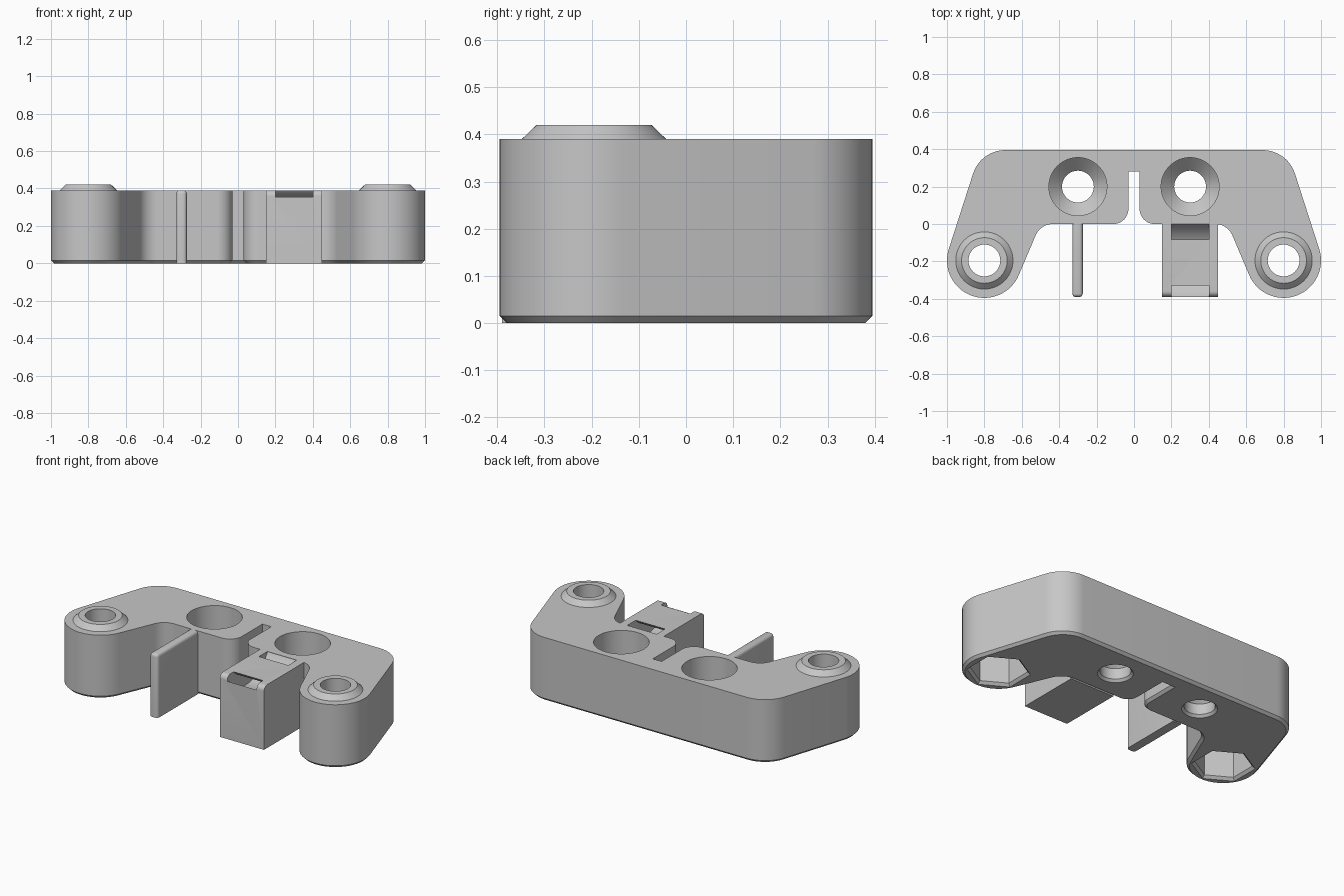
import bpy, bmesh
from math import sin, cos, pi, radians
from mathutils import Vector

cube = bpy.data.objects.get("Cube")
if cube:
    bpy.data.objects.remove(cube)

grey = bpy.data.materials.new("plain grey")
grey.use_nodes = True
colour = (0.57, 0.57, 0.57, 1)
grey.diffuse_color = colour
grey.node_tree.nodes["Principled BSDF"].inputs["Base Color"].default_value = colour

TOP = 0.39
EAR = Vector((0.8, -0.195))


def finish(name, bm):
    bmesh.ops.recalc_face_normals(bm, faces=bm.faces)
    mesh = bpy.data.meshes.new(name)
    bm.to_mesh(mesh)
    bm.free()
    mesh.materials.append(grey)
    ob = bpy.data.objects.new(name, mesh)
    bpy.context.collection.objects.link(ob)
    return ob


def select(ob):
    bpy.ops.object.select_all(action='DESELECT')
    ob.select_set(True)
    bpy.context.view_layer.objects.active = ob


def smooth(ob):
    select(ob)
    bpy.ops.object.shade_smooth_by_angle(angle=radians(30))


def cut(ob, cutter):
    cutter.hide_render = True
    mod = ob.modifiers.new("cut", 'BOOLEAN')
    mod.operation = 'DIFFERENCE'
    mod.solver = 'EXACT'
    mod.object = cutter
    select(ob)
    bpy.ops.object.modifier_apply(modifier=mod.name)
    bpy.data.objects.remove(cutter)


def prism(points, push):
    bm = bmesh.new()
    low = [bm.verts.new(p) for p in points]
    high = [bm.verts.new(Vector(p) + Vector(push)) for p in points]
    bm.faces.new(low)
    bm.faces.new(high[::-1])
    for i in range(len(low)):
        bm.faces.new((low[i - 1], low[i], high[i], high[i - 1]))
    bmesh.ops.recalc_face_normals(bm, faces=bm.faces)
    return bm


def lathe(name, profile, x, y, sides=64, phase=0, caps=True):
    bm = bmesh.new()
    rings = []
    for r, z in profile:
        turn = [phase + 2 * pi * i / sides for i in range(sides)]
        rings.append([bm.verts.new((x + r * cos(a), y + r * sin(a), z)) for a in turn])
    for low, high in zip(rings, rings[1:]):
        for i in range(sides):
            j = (i + 1) % sides
            bm.faces.new((low[i], low[j], high[j], high[i]))
    if caps:
        bm.faces.new(rings[0])
        bm.faces.new(rings[-1])
    return finish(name, bm)


def arc(centre, r, start, end, steps):
    angles = [radians(start + (end - start) * i / steps) for i in range(steps + 1)]
    return [Vector((centre[0] + r * cos(a), centre[1] + r * sin(a))) for a in angles]


def fillet(before, corner, after, r, steps=10):
    # rounded corner between two straight edges
    corner = Vector(corner)
    a = (Vector(before) - corner).normalized()
    b = (Vector(after) - corner).normalized()
    half = a.angle(b) / 2
    reach = r * cos(half) / sin(half)
    centre = corner + (a + b).normalized() * r / sin(half)
    start = corner + a * reach - centre
    end = corner + b * reach - centre
    chord = [start.lerp(end, i / steps) for i in range(steps + 1)]
    return [centre + p.normalized() * r for p in chord]


# Body outline: right half, then mirrored
slot, crotch, shoulder = (0.03, 0.28), (0.03, 0), (0.82, 0.395)
armpit = (0.5, 0)
ear_arc = arc(EAR, 0.2, 203, 378, 32)
half_outline = [Vector(slot)]
half_outline += fillet(slot, crotch, armpit, 0.08)
half_outline += fillet(crotch, armpit, ear_arc[0], 0.1)
half_outline += ear_arc
half_outline += fillet(ear_arc[-1], shoulder, (0, 0.395), 0.18)
outline = half_outline + [Vector((-p.x, p.y)) for p in reversed(half_outline)]

bm = prism([(p.x, p.y, 0) for p in outline], (0, 0, TOP))
bottom = [e for e in bm.edges if all(v.co.z < 0.001 for v in e.verts)]
bmesh.ops.bevel(bm, geom=bottom, offset=0.015, segments=1, affect='EDGES')
body = finish("body", bm)

for side in (-1, 1):
    # Countersunk holes
    cut(body, lathe("screw_cutter", [(0.1, -0.002), (0.085, 0.015), (0.085, 0.08),
                                     (0.155, 0.15), (0.155, 0.5)], side * 0.3, 0.2))
    # Hexagonal nut pockets and bolt holes in the ears
    cut(body, lathe("nut_cutter", [(0.178, -0.002), (0.16, 0.016), (0.16, 0.23)],
                    side * EAR.x, EAR.y, 6, pi / 6))
    cut(body, lathe("bolt_cutter", [(0.085, 0.2), (0.085, 0.5)], side * EAR.x, EAR.y))
    # Raised collars
    collar = lathe("left_collar" if side > 0 else "right_collar",
                   [(0.153, TOP), (0.122, 0.42), (0.085, 0.42), (0.085, TOP)],
                   side * EAR.x, EAR.y, caps=False)
    smooth(collar)
smooth(body)

# Strap block with rounded front edge and curved strap tunnel
corners = [Vector((0.003, 0)), Vector((-0.39, 0))]
corners += fillet((-0.39, 0), (-0.39, TOP), (0, TOP), 0.03, 6)
corners += [Vector((0.003, TOP))]
block = finish("strap_block", prism([(0.15, p.x, p.y) for p in corners], (0.3, 0, 0)))
hub = (-0.205, 0.5)
tunnel = arc(hub, 0.235, 180, 360, 40) + arc(hub, 0.165, 360, 180, 40)
cut(block, finish("tunnel_cutter", prism([(0.2, p.x, p.y) for p in tunnel], (0.2, 0, 0))))
smooth(block)

# Thin fin with rounded edges
fin_base = [(-0.33, -0.39), (-0.274, -0.39), (-0.274, 0.005), (-0.33, 0.005)]
bm = prism([(x, y, 0) for x, y in fin_base], (0, 0, TOP))
edges = [e for e in bm.edges if any(v.co.y < 0 for v in e.verts)
         and not all(v.co.z < 0.001 for v in e.verts)]
bmesh.ops.bevel(bm, geom=edges, offset=0.018, segments=4, profile=0.5, affect='EDGES')
fin = finish("fin", bm)
smooth(fin)
